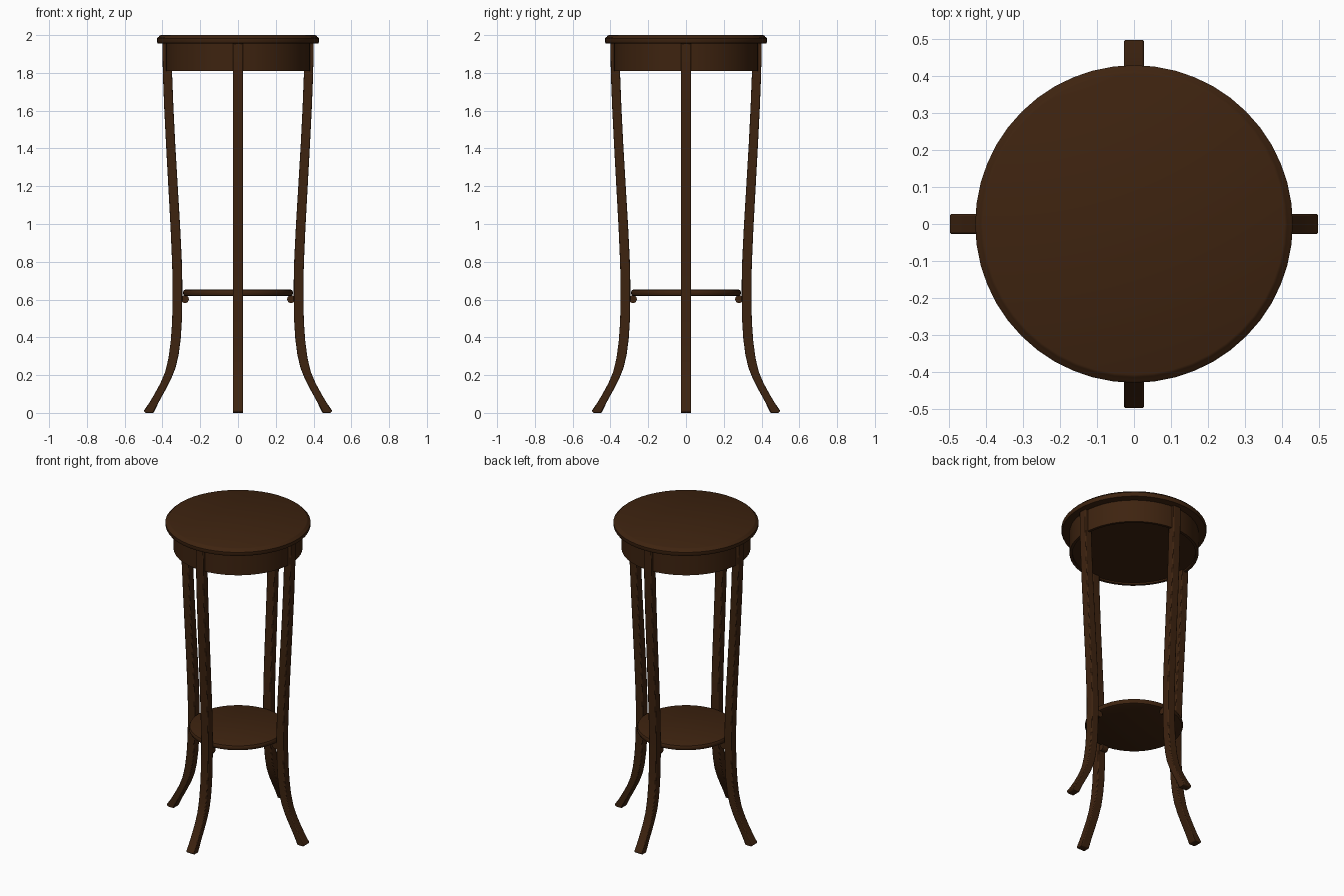
import bpy, bmesh, math
from mathutils import Matrix, Vector

if "Cube" in bpy.data.objects:
    bpy.data.objects.remove(bpy.data.objects["Cube"])

wood = bpy.data.materials.new("dark_brown_wood")
wood.diffuse_color = (0.048, 0.017, 0.005, 1)
wood.use_nodes = True
wood.node_tree.nodes["Principled BSDF"].inputs["Base Color"].default_value = wood.diffuse_color


def finish(name, bm, bevel=0):
    bmesh.ops.recalc_face_normals(bm, faces=bm.faces)
    mesh = bpy.data.meshes.new(name)
    bm.to_mesh(mesh)
    bm.free()
    mesh.materials.append(wood)
    ob = bpy.data.objects.new(name, mesh)
    bpy.context.collection.objects.link(ob)
    bpy.ops.object.select_all(action='DESELECT')
    ob.select_set(True)
    bpy.context.view_layer.objects.active = ob
    bpy.ops.object.shade_smooth_by_angle(angle=math.radians(35))
    if bevel:
        mod = ob.modifiers.new("soft_edges", 'BEVEL')
        mod.width = bevel
        mod.segments = 2
        mod.limit_method = 'ANGLE'
        mod.angle_limit = math.radians(40)
    return ob


def turned(name, profile, sides=48):
    """Round part from (radius, z) points, capped at both ends."""
    bm = bmesh.new()
    rings = [[bm.verts.new((r * math.cos(2 * math.pi * i / sides),
                            r * math.sin(2 * math.pi * i / sides), z))
              for i in range(sides)] for r, z in profile]
    for a, b in zip(rings, rings[1:]):
        for i in range(sides):
            j = (i + 1) % sides
            bm.faces.new((a[i], a[j], b[j], b[i]))
    bm.faces.new(rings[0])
    bm.faces.new(rings[-1])
    return finish(name, bm)


# Round top with a softened, slightly stepped rim
turned("table_top", [(0.418, 1.955), (0.426, 1.957), (0.43, 1.965), (0.43, 1.982),
                     (0.424, 1.989), (0.419, 1.991), (0.415, 1.997), (0.408, 2.0)])

# Apron drum with a shallow recessed underside
turned("apron", [(0.365, 1.82), (0.365, 1.81), (0.382, 1.81), (0.382, 1.957)])

# Lower shelf with rounded edge
turned("lower_shelf", [(0.276, 0.618), (0.286, 0.622), (0.29, 0.63), (0.29, 0.642),
                       (0.286, 0.65), (0.276, 0.654)])

# Leg side outline: (outer radius, outer z, inner radius, inner z)
LEG = [(0.500, 0.010, 0.447, 0.000), (0.472, 0.050, 0.418, 0.060),
       (0.442, 0.100, 0.385, 0.120), (0.412, 0.155, 0.354, 0.180),
       (0.386, 0.215, 0.330, 0.240), (0.368, 0.290, 0.314, 0.310),
       (0.356, 0.380, 0.303, 0.395), (0.349, 0.480, 0.297, 0.490),
       (0.346, 0.600, 0.295, 0.600), (0.346, 0.700, 0.295, 0.700),
       (0.350, 0.820, 0.298, 0.820), (0.357, 0.980, 0.306, 0.980),
       (0.369, 1.200, 0.319, 1.200), (0.381, 1.420, 0.332, 1.420),
       (0.391, 1.620, 0.342, 1.620), (0.398, 1.800, 0.349, 1.800),
       (0.400, 1.957, 0.351, 1.957)]
HALF = 0.027


def leg(angle):
    bm = bmesh.new()
    sections = []
    for k, (ro, zo, ri, zi) in enumerate(LEG):
        sections.append([bm.verts.new(p) for p in
                         ((ro, -HALF, zo), (ro, HALF, zo), (ri, HALF, zi), (ri, -HALF, zi))])
    # flat pad under the foot
    pad = [bm.verts.new(p) for p in ((0.490, -HALF, 0), (0.490, HALF, 0))]
    s = sections[0]
    bm.faces.new((s[0], s[1], pad[1], pad[0]))
    bm.faces.new((pad[0], pad[1], s[2], s[3]))
    bm.faces.new((s[0], pad[0], s[3]))
    bm.faces.new((s[1], s[2], pad[1]))
    for a, b in zip(sections, sections[1:]):
        for i in range(4):
            j = (i + 1) % 4
            bm.faces.new((a[i], a[j], b[j], b[i]))
    bm.faces.new(sections[-1])
    bm.transform(Matrix.Rotation(angle, 4, 'Z'))
    return bm


def shelf_support(angle):
    bm = bmesh.new()
    bmesh.ops.create_cone(bm, cap_ends=True, segments=16, radius1=0.021, radius2=0.021,
                          depth=0.04)
    bm.transform(Matrix.Rotation(angle, 4, 'Z') @ Matrix.Translation(Vector((0.281, 0, 0.602)))
                 @ Matrix.Rotation(math.pi / 2, 4, 'X'))
    return bm


# Four splayed legs, each with a small rounded support under the shelf
for n, side in enumerate(("right", "back", "left", "front")):
    finish(side + "_leg", leg(n * math.pi / 2), 0.005)
    finish(side + "_shelf_support", shelf_support(n * math.pi / 2))
